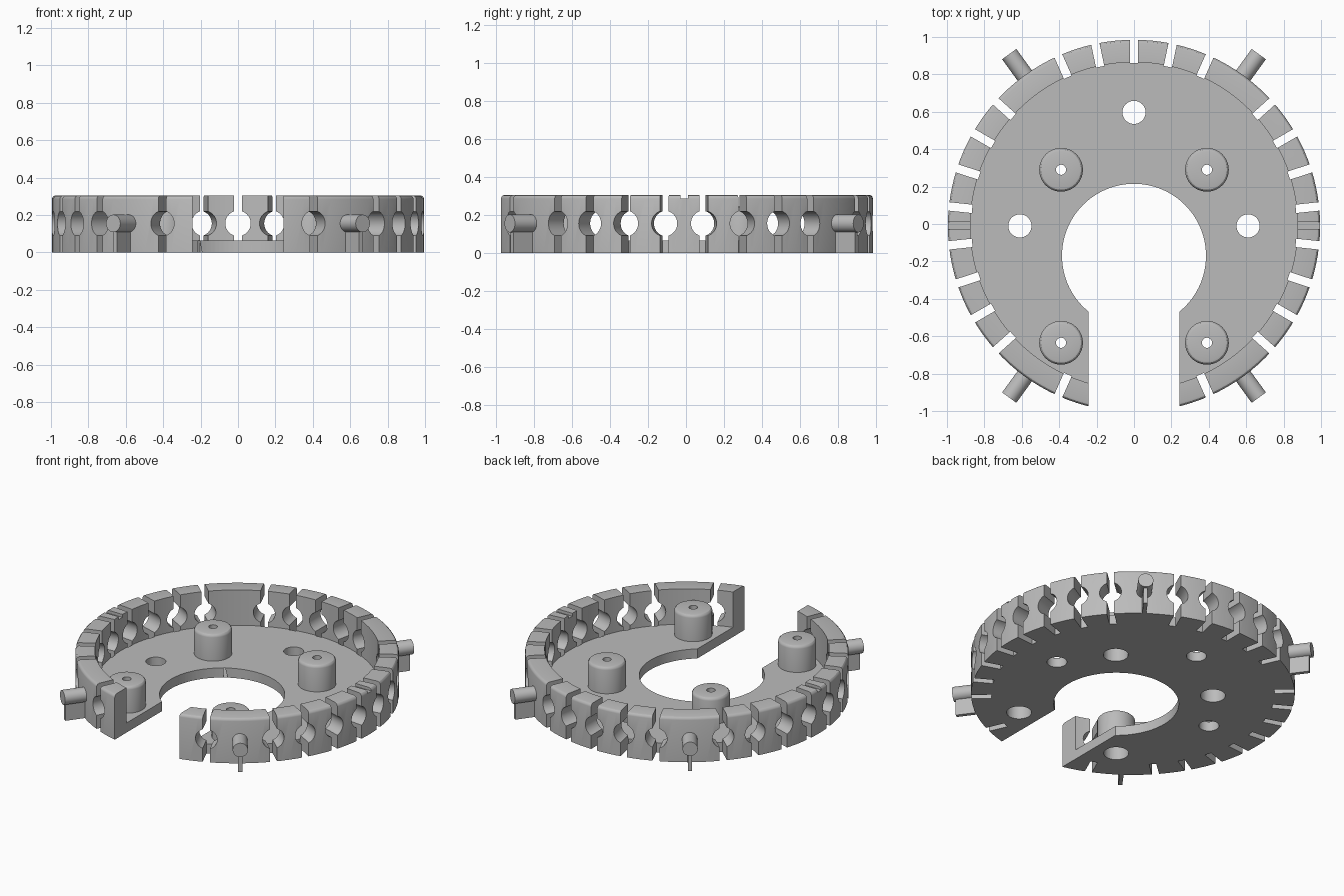
import bpy, bmesh, math
from mathutils import Matrix, Vector

if "Cube" in bpy.data.objects:
    bpy.data.objects.remove(bpy.data.objects["Cube"])

GREY = (0.5, 0.5, 0.5, 1)
grey = bpy.data.materials.new("grey plastic")
grey.use_nodes = True
grey.diffuse_color = GREY
grey.node_tree.nodes["Principled BSDF"].inputs["Base Color"].default_value = GREY

CENTRE = Vector((0, -0.01, 0))
OUTER, INNER, HEIGHT, FLOOR = 0.995, 0.875, 0.305, 0.065
HOLE_Z = 0.155


def add_object(name, bm):
    bmesh.ops.recalc_face_normals(bm, faces=bm.faces)
    mesh = bpy.data.meshes.new(name)
    bm.to_mesh(mesh)
    bm.free()
    mesh.materials.append(grey)
    obj = bpy.data.objects.new(name, mesh)
    bpy.context.collection.objects.link(obj)
    return obj


def smooth(obj):
    bpy.ops.object.select_all(action="DESELECT")
    obj.select_set(True)
    bpy.context.view_layer.objects.active = obj
    bpy.ops.object.shade_smooth_by_angle(angle=math.radians(30))


def box(bm, low, high, matrix=Matrix()):
    low, high = Vector(low), Vector(high)
    place = Matrix.Translation((low + high) / 2) @ Matrix.Diagonal((*(high - low), 1))
    bmesh.ops.create_cube(bm, size=1, matrix=matrix @ place)


def cylinder(bm, radius, length, matrix, sides=32):
    bmesh.ops.create_cone(bm, cap_ends=True, segments=sides, radius1=radius,
                          radius2=radius, depth=length, matrix=matrix)


def revolve(points, sides):
    """Closed ring made by turning a (radius, height) outline around z."""
    bm = bmesh.new()
    verts = [bm.verts.new((r, 0, z)) for r, z in points]
    edges = [bm.edges.new((a, b)) for a, b in zip(verts, verts[1:] + verts[:1])]
    bmesh.ops.spin(bm, geom=verts + edges, axis=(0, 0, 1), cent=(0, 0, 0),
                   angle=math.tau, steps=sides, use_duplicate=False)
    bmesh.ops.remove_doubles(bm, verts=bm.verts, dist=1e-5)
    return bm


def fillet(radius, top, size):
    steps = [math.radians(a) for a in (0, 30, 60, 90)]
    return [(radius - size + size * math.cos(a), top - size + size * math.sin(a)) for a in steps]


def radial(degrees):
    """Frame whose local x points outwards from the ring centre."""
    return Matrix.Translation(CENTRE) @ Matrix.Rotation(math.radians(degrees), 4, "Z")


def lying(distance):
    return Matrix.Translation((distance, 0, HOLE_Z)) @ Matrix.Rotation(math.pi / 2, 4, "Y")


# Tray: floor plate with a raised rim
outline = [(0.15, 0), (OUTER, 0), *fillet(OUTER, HEIGHT, 0.02),
           (INNER, HEIGHT), (INNER, FLOOR), (0.15, FLOOR)]
bm = revolve(outline, 120)
bm.transform(Matrix.Translation(CENTRE))
tray = add_object("slotted_tray", bm)

PEG_ANGLES = [90 + a for a in (36, -36, 144, -144)]
BOSSES = [(x, y) for x in (-0.39, 0.39) for y in (0.29, -0.635)]

# Cutters: rim slots, round rim holes, centre opening, entry gap, floor holes
slots, holes, opening, gap, drills = (bmesh.new() for _ in range(5))
for angle in range(0, 360, 12):
    turn = 90 + angle
    if angle in (36, 144, 168, 180, 192, 216, 324):
        continue
    box(slots, (INNER - 0.005, -0.0225, -0.1), (1.1, 0.0225, 0.4), radial(turn))
    cylinder(holes, 0.068, 0.3, radial(turn) @ lying(0.97))
for turn in (0, 180):
    box(slots, (0.8, -0.02, 0.285), (1.1, 0.02, 0.4), radial(turn))
cylinder(opening, 0.385, 1, Matrix.Translation((0, -0.17, 0)), 96)
box(gap, (-0.243, -1.2, -0.1), (0.243, -0.3, 0.4))
for x, y in ((0, 0.597), (-0.61, -0.01), (0.61, -0.01)):
    cylinder(drills, 0.062, 0.4, Matrix.Translation((x, y, 0)))
for x, y in BOSSES:
    cylinder(drills, 0.077, 0.4, Matrix.Translation((x, y, 0)))

cutters = [add_object(name, bm) for name, bm in (
    ("slot_cutter", slots), ("hole_cutter", holes), ("opening_cutter", opening),
    ("gap_cutter", gap), ("drill_cutter", drills))]
for cutter in cutters:
    cutter.hide_render = True
    cut = tray.modifiers.new(cutter.name, "BOOLEAN")
    cut.operation, cut.solver, cut.object = "DIFFERENCE", "EXACT", cutter
bpy.context.view_layer.update()
bpy.context.view_layer.objects.active = tray
for name in [m.name for m in tray.modifiers]:
    bpy.ops.object.modifier_apply(modifier=name)
for cutter in cutters:
    bpy.data.objects.remove(cutter)
smooth(tray)

# Screw bosses, hollow from below
for i, (x, y) in enumerate(BOSSES):
    bm = revolve([(0.077, 0.05), (0.077, 0.18), (0.027, 0.18), (0.027, 0.245),
                  *reversed(fillet(0.117, 0.245, 0.02)), (0.117, 0.05)], 40)
    bm.transform(Matrix.Translation((x, y, 0)))
    smooth(add_object(f"screw_boss_{i + 1}", bm))

# Outer pegs, each on a thin support rib
for i, turn in enumerate(PEG_ANGLES):
    bm = bmesh.new()
    cylinder(bm, 0.047, 0.19, radial(turn) @ lying(1.04))
    smooth(add_object(f"peg_{i + 1}", bm))
    bm = bmesh.new()
    box(bm, (0.95, -0.0125, 0), (1.12, 0.0125, HOLE_Z), radial(turn))
    add_object(f"peg_rib_{i + 1}", bm)
